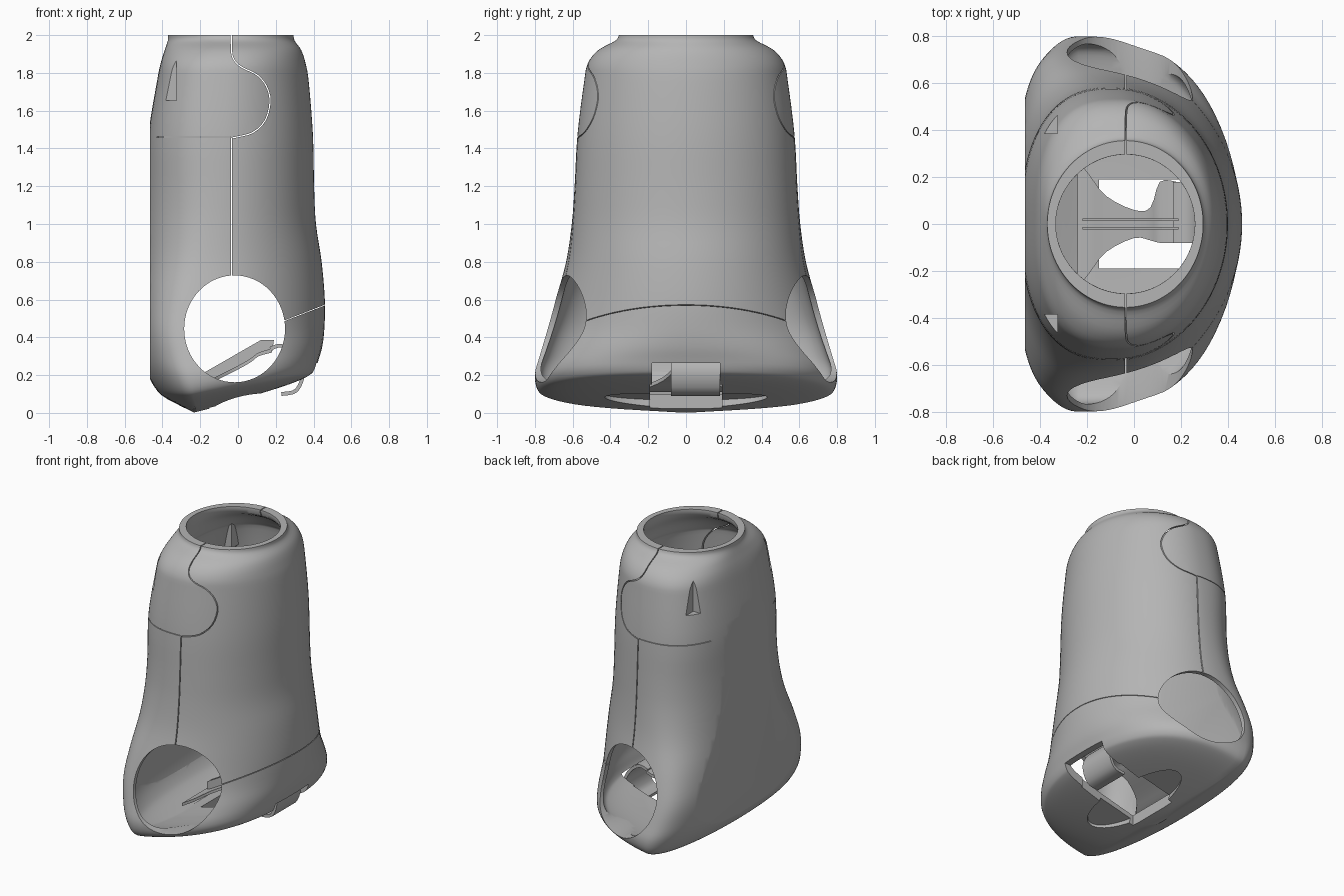
import bpy, bmesh, math
from mathutils import Vector, Matrix

if "Cube" in bpy.data.objects:
    bpy.data.objects.remove(bpy.data.objects["Cube"])

grey = bpy.data.materials.new("plain grey")
grey.diffuse_color = (0.46, 0.46, 0.46, 1)
grey.use_nodes = True
grey.node_tree.nodes["Principled BSDF"].inputs["Base Color"].default_value = grey.diffuse_color


def make(name, verts, faces):
    bm = bmesh.new()
    vs = [bm.verts.new(v) for v in verts]
    for f in faces:
        bm.faces.new([vs[i] for i in f])
    bmesh.ops.recalc_face_normals(bm, faces=bm.faces)
    me = bpy.data.meshes.new(name)
    bm.to_mesh(me)
    bm.free()
    me.materials.append(grey)
    ob = bpy.data.objects.new(name, me)
    bpy.context.collection.objects.link(ob)
    return ob


def prism(name, outline, y0, y1):
    """Extrude an x-z outline along y."""
    n = len(outline)
    verts = [(x, y, z) for y in (y0, y1) for x, z in outline]
    faces = [tuple(range(n)), tuple(range(n, 2 * n))]
    faces += [(i, (i + 1) % n, n + (i + 1) % n, n + i) for i in range(n)]
    return make(name, verts, faces)


def ribbon(path, width):
    """Outline of a strip of the given width along an x-z path."""
    pts = [Vector(p) for p in path]
    left, right = [], []
    for i, p in enumerate(pts):
        d = (pts[min(i + 1, len(pts) - 1)] - pts[max(i - 1, 0)]).normalized()
        n = Vector((-d.y, d.x)) * width / 2
        left.append(tuple(p + n))
        right.append(tuple(p - n))
    return left + right[::-1]


def box(name, lo, hi):
    return prism(name, [(lo[0], lo[2]), (hi[0], lo[2]), (hi[0], hi[2]), (lo[0], hi[2])], lo[1], hi[1])


def cut(ob, tool):
    m = ob.modifiers.new("cut", 'BOOLEAN')
    m.operation, m.solver, m.object = 'DIFFERENCE', 'EXACT', tool
    bpy.context.view_layer.objects.active = ob
    bpy.ops.object.modifier_apply(modifier=m.name)
    bpy.data.objects.remove(tool)


def smooth_path(rows, steps=4):
    out = []
    for i in range(len(rows) - 1):
        a, b = rows[max(i - 1, 0)], rows[i]
        c, d = rows[i + 1], rows[min(i + 2, len(rows) - 1)]
        for s in range(steps):
            t = s / steps
            out.append([0.5 * (2 * q + (r - p) * t + (2 * p - 5 * q + 4 * r - w) * t * t
                               + (3 * q - p - 3 * r + w) * t ** 3)
                        for p, q, r, w in zip(a, b, c, d)])
    return out + [list(rows[-1])]


# rings: z, x min, x max, half width, x of widest point, back squareness, tilt
RINGS = [
    (2.00, -.37, .295, .355, -.035, 2.0, 0), (1.97, -.372, .30, .375, -.037, 2.0, 0),
    (1.92, -.388, .335, .465, -.045, 2.3, 0), (1.85, -.41, .358, .52, -.055, 2.6, 0),
    (1.75, -.43, .375, .54, -.07, 2.6, 0), (1.47, -.475, .397, .575, -.09, 2.5, 0),
    (1.20, -.485, .403, .59, -.10, 2.35, 0), (1.00, -.49, .413, .605, -.12, 2.35, 0),
    (.80, -.495, .443, .635, -.16, 2.5, 0), (.60, -.50, .46, .69, -.21, 2.9, 0),
    (.44, -.50, .458, .735, -.23, 3.2, .02), (.30, -.495, .447, .775, -.23, 2.8, .08),
    (.20, -.475, .428, .80, -.23, 2.4, .13), (.12, -.43, .41, .785, -.23, 2.2, .17),
    (.08, -.385, .39, .73, -.23, 2.1, .20), (.045, -.32, .34, .59, -.22, 2.0, .23),
    (.02, -.27, .23, .38, -.20, 2.0, .25), (.003, -.235, -.05, .12, -.18, 2.0, .25),
]


def loft(name, rows, n=96):
    rows = smooth_path(rows)
    verts, faces = [], []
    for z, x0, x1, hw, xm, e, tilt in rows:
        er = 2 + min(.45, max(0, tilt * 3))  # fuller curve near the bottom
        for k in range(n):
            a = 2 * math.pi * (k + .5) / n
            c, s = math.cos(a), math.sin(a)
            p = 2 / er if c > 0 else 2 / e
            x = xm + ((x1 - xm) * c ** p if c > 0 else (x0 - xm) * abs(c) ** p)
            y = hw * math.copysign(abs(s) ** p, s)
            verts.append((x, y, z + tilt * max(0, x + .23)))
    for r in range(len(rows) - 1):
        for k in range(n):
            a, b = r * n + k, r * n + (k + 1) % n
            faces.append((a, b, b + n, a + n))
    faces += [tuple(range(n)), tuple(range((len(rows) - 1) * n, len(rows) * n))]
    return make(name, verts, faces)


# outer body and inner cavity, both sliced flat on the left
shell = loft("shell", RINGS)
T = .032
inner = [(2.06, -.335, .262, .305, -.035, 2, 0), (1.96, -.335, .262, .305, -.035, 2, 0)]
for z, x0, x1, hw, xm, e, t in RINGS[2:-1]:
    dz = -.045 if z > 1.8 else (.06 * max(0, 1 - z / .5))
    inner.append((z + dz, x0 + T, x1 - T, hw - T, xm, e, t))
cavity = loft("cavity", inner)
cut(shell, box("flat_side", (-1, -2, -1), (-.465, 2, 3)))
cut(cavity, box("flat_inside", (-1, -2, -1), (-.465 + T, 2, 3)))

# corner notches near the top of the flat side
for s in (-1, 1):
    y = sorted((s * .385, s * .8))
    cut(shell, box("notch", (-.7, y[0], 1.655), (-.325, y[1], 1.925)))
    y = sorted((s * .365, s * .85))
    cut(cavity, box("notch_wall", (-.75, y[0], 1.635), (-.305, y[1], 1.945)))
cut(shell, cavity)

# round side openings, straight through
circle = [(-.018 + .267 * math.cos(a), .445 + .283 * math.sin(a))
          for a in (2 * math.pi * i / 64 for i in range(64))]
cut(shell, prism("side_hole", circle, -1, 1))

# bottom recess and slot
oval = make("recess",
            [(.14 * math.cos(2 * math.pi * i / 48), .43 * math.sin(2 * math.pi * i / 48), z)
             for z in (-.3, .03) for i in range(48)],
            [tuple(range(48)), tuple(range(48, 96))]
            + [(i, (i + 1) % 48, 48 + (i + 1) % 48, 48 + i) for i in range(48)])
oval.data.transform(Matrix.Translation((0, 0, .07)) @ Matrix.Rotation(-.23, 4, 'Y'))
cut(shell, oval)
cut(shell, box("slot", (-.15, -.19, -.2), (.27, .19, .265)))
cut(shell, box("front_notch", (.2, -.18, .105), (.6, .18, .265)))

# panel seams
seam = [(-.035, .6), (-.035, 1.40), (-.035, 1.455), (0, 1.462), (.08, 1.485), (.145, 1.55), (.17, 1.65),
        (.15, 1.73), (.10, 1.79), (.02, 1.83), (-.022, 1.87), (-.035, 1.93), (-.035, 2.1)]
seam = seam[:2] + [tuple(p) for p in smooth_path(seam[2:], 3)]
for s in (-1, 1):
    y = sorted((s * .2, s * 1))
    cut(shell, prism("seam", ribbon(seam, .006), *y))
    y = sorted((s * .34, s * 1))
    cut(shell, prism("level_seam", ribbon([(-.7, 1.46), (-.04, 1.46)], .004), *y))
cut(shell, prism("lower_seam", ribbon([(.2, .47), (.6, .625)], .004), -1, 1))

# sloping floor strip that narrows in the middle
stations = smooth_path([(-.24, .13, -.27, .27), (-.19, .15, -.21, .21), (-.12, .19, -.12, .12),
                        (0, .25, -.06, .06), (.07, .29, -.07, .07), (.11, .32, -.08, .18),
                        (.18, .34, -.08, .18)], 3)
verts = [v for x, z, a, b in stations
         for v in ((x, a, z), (x, b, z), (x, b, z - .02), (x, a, z - .02))]
m = len(stations)
faces = [(4 * i + j, 4 * i + (j + 1) % 4, 4 * i + 4 + (j + 1) % 4, 4 * i + 4 + j)
         for i in range(m - 1) for j in range(4)] + [(0, 1, 2, 3), tuple(range(4 * m - 4, 4 * m))]
floor = make("inner_strip", verts, faces)

# curved tongue filling part of the slot
tongue_path = smooth_path([(.17, .34), (.23, .355), (.30, .31), (.345, .22), (.31, .12), (.23, .10)], 4)
tongue = prism("tongue", ribbon(tongue_path, .02), -.08, .18)

# thin twin ribs on the strip
ribs = []
for s in (-1, 1):
    ribs.append(prism("inner_rib", [(-.22, .12), (-.22, .19), (.12, .385), (.19, .385), (.18, .32), (.10, .30)],
                      s * .018 - .005, s * .018 + .005))

bpy.ops.object.select_all(action='DESELECT')
for ob in [shell, floor, tongue] + ribs:
    ob.select_set(True)
bpy.context.view_layer.objects.active = shell
bpy.ops.object.shade_smooth_by_angle(angle=math.radians(28))
